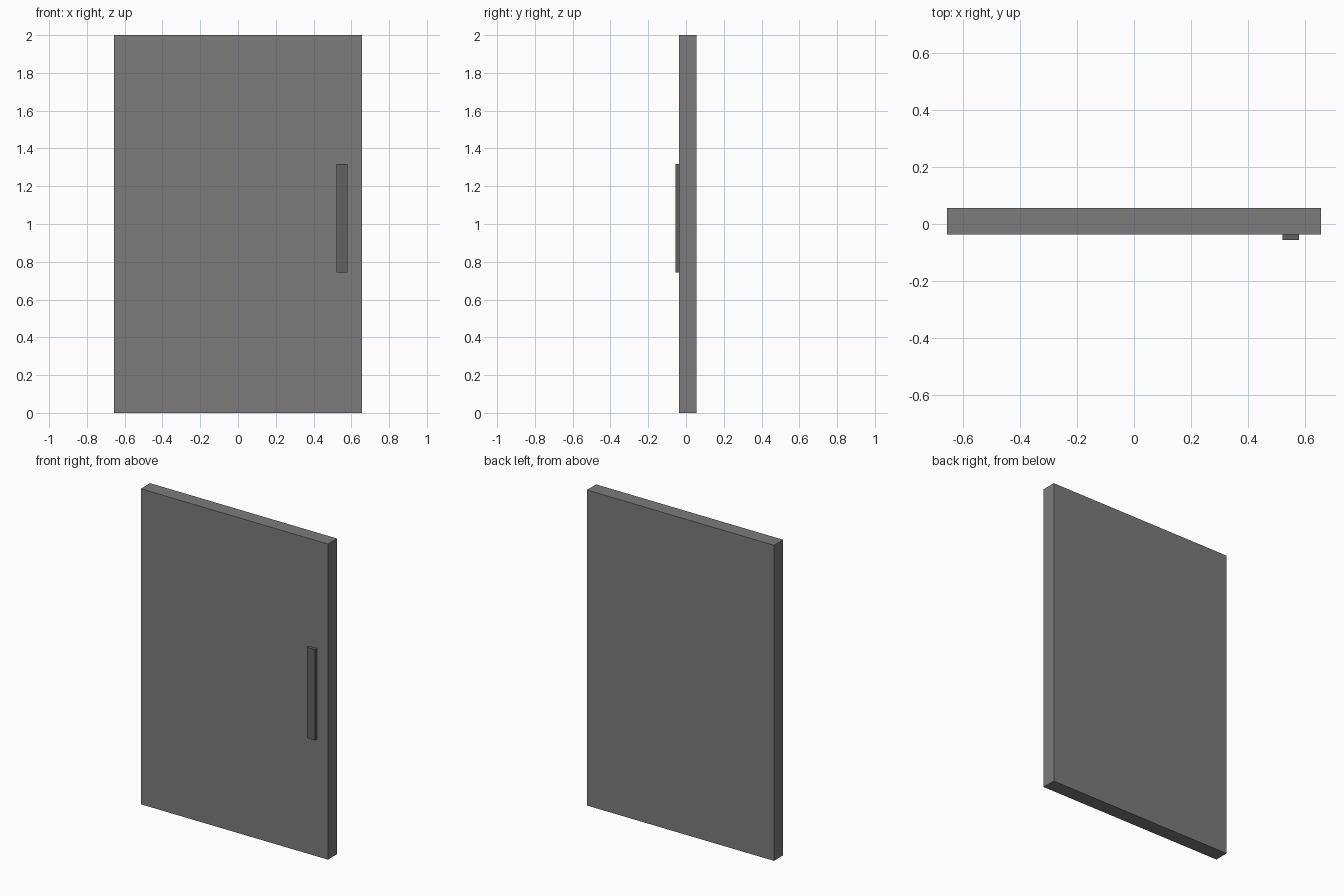
import bpy
import bmesh
from mathutils import Vector

if "Cube" in bpy.data.objects:
    bpy.data.objects.remove(bpy.data.objects["Cube"])


def grey(name, value):
    mat = bpy.data.materials.new(name)
    mat.diffuse_color = (value, value, value, 1.0)
    mat.use_nodes = True
    mat.node_tree.nodes["Principled BSDF"].inputs["Base Color"].default_value = mat.diffuse_color
    return mat


def box(name, lo, hi, mat):
    """Flat-sided box spanning two opposite corners."""
    lo, hi = Vector(lo), Vector(hi)
    bm = bmesh.new()
    bmesh.ops.create_cube(bm, size=1.0)
    bmesh.ops.scale(bm, vec=hi - lo, verts=bm.verts)
    mesh = bpy.data.meshes.new(name)
    bm.to_mesh(mesh)
    bm.free()
    mesh.materials.append(mat)
    obj = bpy.data.objects.new(name, mesh)
    obj.location = (lo + hi) / 2
    bpy.context.collection.objects.link(obj)
    return obj


# Solid door slab
box("door_panel", (-0.656, -0.036, 0.0), (0.656, 0.056, 2.0), grey("panel_grey", 0.2))

# Slim vertical pull bar on the front, near the right edge
box("door_handle", (0.522, -0.056, 0.743), (0.579, -0.036, 1.318), grey("handle_grey", 0.12))
